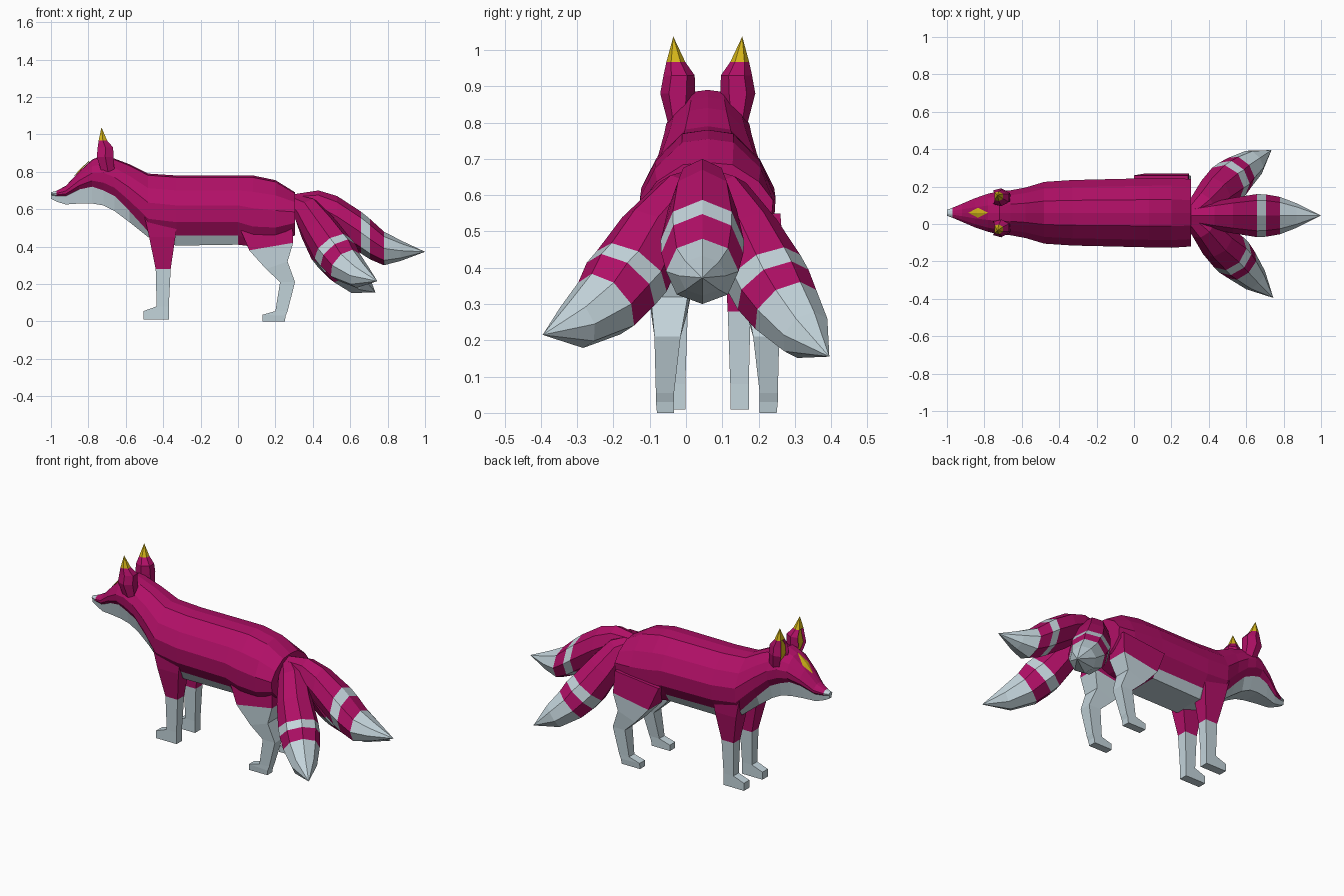
import bpy, bmesh, math
from mathutils import Vector

cube = bpy.data.objects.get("Cube")
if cube:
    bpy.data.objects.remove(cube, do_unlink=True)

MID = 0.06  # y of the body's centre line


def make_material(name, rgb):
    m = bpy.data.materials.new(name)
    m.use_nodes = True
    m.diffuse_color = (*rgb, 1)
    m.node_tree.nodes["Principled BSDF"].inputs["Base Color"].default_value = (*rgb, 1)
    return m


MATS = [make_material("magenta fur", (0.44, 0.005, 0.135)),
        make_material("pale grey fur", (0.55, 0.66, 0.71)),
        make_material("yellow marking", (0.66, 0.46, 0.01))]
FUR, PALE, YELLOW = range(3)


def loft(name, rings, rule, finish=None):
    """Skin a list of point rings; rule(segment, side) picks the material."""
    bm = bmesh.new()
    rows = [[bm.verts.new(p) for p in ring] for ring in rings]
    for i, (a, b) in enumerate(zip(rows, rows[1:])):
        n = len(a)
        for j in range(n):
            k = (j + 1) % n
            quad = [a[j], a[k]] + ([b[0]] if len(b) == 1 else [b[k], b[j]])
            bm.faces.new(quad).material_index = rule(i, j)
    bm.faces.new(rows[0]).material_index = rule(0, 0)
    if len(rows[-1]) > 2:
        bm.faces.new(rows[-1]).material_index = rule(len(rows) - 2, 0)
    bmesh.ops.recalc_face_normals(bm, faces=bm.faces)
    if finish:
        finish(bm)
    me = bpy.data.meshes.new(name)
    bm.to_mesh(me)
    bm.free()
    for m in MATS:
        me.materials.append(m)
    ob = bpy.data.objects.new(name, me)
    bpy.context.collection.objects.link(ob)
    return ob


# Head and body: x, top, side fur edge, underside, half width
stations = [
    (-1.0, .69, .675, .655, .016), (-.97, .698, .67, .64, .027),
    (-.92, .725, .67, .625, .048), (-.85, .80, .705, .63, .078),
    (-.78, .865, .72, .63, .102), (-.72, .89, .70, .62, .115),
    (-.66, .87, .67, .59, .12), (-.58, .84, .59, .53, .135),
    (-.48, .79, .48, .45, .165), (-.33, .78, .46, .405, .175),
    (0, .78, .46, .41, .183), (.08, .78, .43, .40, .185),
    (.20, .755, .43, .42, .187), (.305, .69, .48, .46, .18)]
# Cross-section: share of half width, share of height above the fur edge
section = [(.38, .97), (.78, .75), (1, .5), (.97, .22), (.72, 0)]


def body_ring(x, top, edge, under, w):
    half = [(s * w, edge + t * (top - edge)) for s, t in section] + [(.55 * w, under)]
    pts = [(0, top)] + half + [(-y, z) for y, z in reversed(half)]
    return [(x, MID + y, z) for y, z in pts]


def body_rule(seg, side):
    if seg == 0:
        return PALE
    return PALE if seg < 10 and side in (5, 6, 7) else FUR


loft("body", [body_ring(*s) for s in stations], body_rule)


# Forehead diamond: thin plate folded over the brow
def diamond():
    bm = bmesh.new()
    hub = bm.verts.new((-.84, MID, .819))
    rim = [bm.verts.new(p) for p in ((-.885, MID, .768), (-.835, MID + .027, .814),
                                     (-.78, MID, .872), (-.835, MID - .027, .814))]
    for i in range(4):
        bm.faces.new((hub, rim[i - 1], rim[i]))
    bmesh.ops.recalc_face_normals(bm, faces=bm.faces)
    me = bpy.data.meshes.new("forehead_mark")
    bm.to_mesh(me)
    bm.free()
    me.materials.append(MATS[YELLOW])
    bpy.context.collection.objects.link(bpy.data.objects.new("forehead_mark", me))


diamond()

# Ears: z, front x, back x, inner y, outer y
ear_rows = [(.80, -.73, -.66, .05, .11), (.88, -.755, -.665, .035, .131),
            (.93, -.75, -.668, .036, .122), (.967, -.745, -.70, .062, .114)]


def ear(name, s):
    rings = []
    for z, xf, xb, yi, yo in ear_rows:
        xm, d = (xf + xb) / 2, (yo - yi) * .25
        ring = [(xf, yi + d * .5), (xf, yo - d * .5), (xm, yo),
                (xb, yo - d), (xb, yi + d), (xm, yi)]
        rings.append([(x, MID + s * y, z) for x, y in ring])
    rings.append([(-.73, MID + s * .095, 1.037)])

    def hollow(bm):
        front = [f for f in bm.faces if f.normal.x < -.8 and f.calc_center_median().z < .96
                 and len(f.verts) == 4]
        bmesh.ops.inset_region(bm, faces=front, thickness=.01, depth=-.012)
        for f in front:
            f.material_index = YELLOW
    loft(name, rings, lambda i, j: YELLOW if i == 3 else FUR, hollow)


ear("left_ear", 1)
ear("right_ear", -1)


# Legs: front x and z, back x and z, inner y, outer y
def leg(name, rows, s, fur_segments, mid=MID):
    rings = []
    for xf, zf, xb, zb, yi, yo in rows:
        yi, yo = mid + s * yi, mid + s * yo
        rings.append([(xf, yi, zf), (xf, yo, zf), (xb, yo, zb), (xb, yi, zb)])
    loft(name, rings, lambda i, j: FUR if i < fur_segments else PALE)


front_rows = [(-.50, .56, -.32, .56, .04, .15), (-.475, .45, -.335, .45, .045, .145),
              (-.44, .28, -.36, .28, .055, .118), (-.435, .08, -.37, .08, .062, .113),
              (-.505, .055, -.37, .05, .062, .113), (-.505, .01, -.37, .01, .062, .113)]
rear_rows = [(.0, .52, .29, .55, .05, .175), (.06, .38, .295, .42, .06, .185),
             (.15, .28, .265, .32, .08, .182), (.225, .21, .305, .21, .10, .172),
             (.20, .055, .265, .055, .118, .168), (.13, .035, .255, .03, .118, .168),
             (.13, 0, .25, 0, .118, .165)]
for side, s in (("left", 1), ("right", -1)):
    leg(side + "_front_leg", front_rows, s, 2)
    leg(side + "_rear_leg", rear_rows, s, 1, MID + .025)


# Tails: x, y, z, half width, half height
def tail(name, path, axis=None):
    rings = []
    pts = [Vector(p[:3]) for p in path]
    for i, p in enumerate(path[:-1]):
        t = axis or (pts[i + 1] - pts[max(i - 1, 0)]).normalized()
        across = t.cross(Vector((0, 0, 1))).normalized()
        up = across.cross(t)
        rings.append([pts[i] + across * p[3] * math.sin(a) + up * p[-1] * math.cos(a)
                      for a in (math.tau * k / 8 for k in range(8))])
    rings.append([pts[-1]])
    loft(name, rings, lambda i, j: PALE if i == 3 or i > 4 else FUR)


tail("middle_tail", [
    (.30, .045, .63, .045, .05), (.43, .045, .615, .075, .085),
    (.53, .045, .56, .095, .11), (.657, .045, .475, .115, .112),
    (.705, .045, .44, .113, .108), (.78, .045, .39, .10, .09),
    (.87, .045, .378, .065, .055), (1.0, .045, .372)], Vector((1, 0, 0)))
tail("right_tail", [
    (.30, .045, .63, .05), (.37, -.01, .59, .08), (.44, -.09, .49, .10),
    (.505, -.15, .39, .112), (.535, -.18, .355, .112), (.575, -.22, .30, .10),
    (.65, -.30, .245, .07), (.745, -.395, .215)])
tail("left_tail", [
    (.30, .045, .63, .05), (.37, .10, .59, .08), (.43, .16, .49, .10),
    (.49, .215, .385, .112), (.525, .24, .34, .112), (.565, .275, .285, .10),
    (.64, .33, .215, .075), (.735, .395, .155)])
